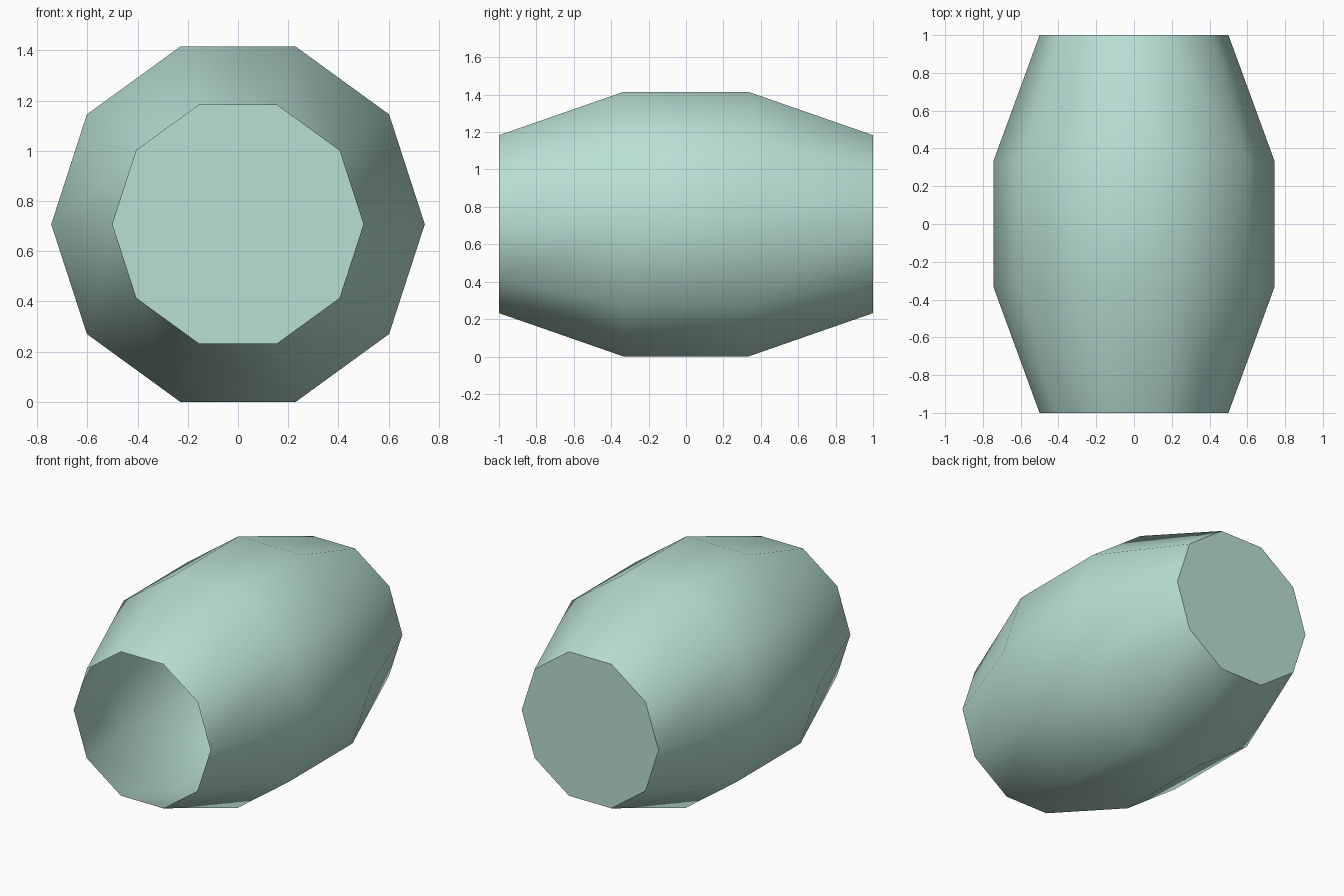
import bpy, bmesh, math

cube = bpy.data.objects.get("Cube")
if cube:
    bpy.data.objects.remove(cube, do_unlink=True)

SIDES = 10
MID, END = 0.744, 0.5
CENTRE = MID * math.sin(math.radians(72))

# Pale green paint
mat = bpy.data.materials.new("pale_green")
mat.use_nodes = True
colour = (0.485, 0.738, 0.658, 1)
mat.diffuse_color = colour
mat.node_tree.nodes["Principled BSDF"].inputs["Base Color"].default_value = colour

# Barrel wall: rings lofted from the open front to the back
bm = bmesh.new()
rings = []
for y, r in ((-1, END), (-1 / 3, MID), (1 / 3, MID), (1, END)):
    angles = [math.tau * i / SIDES for i in range(SIDES)]
    rings.append([bm.verts.new((r * math.cos(a), y, CENTRE + r * math.sin(a))) for a in angles])
for a, b in zip(rings, rings[1:]):
    for i in range(SIDES):
        j = (i + 1) % SIDES
        bm.faces.new((a[i], a[j], b[j], b[i])).smooth = True

# Flat lid closing the back only
bm.faces.new(rings[-1][::-1])
bmesh.ops.recalc_face_normals(bm, faces=bm.faces)
mesh = bpy.data.meshes.new("barrel_shell")
bm.to_mesh(mesh)
bm.free()
mesh.materials.append(mat)
barrel = bpy.data.objects.new("barrel_shell", mesh)
bpy.context.collection.objects.link(barrel)

# Smooth wall with a crisp rim at the lid
bpy.context.view_layer.objects.active = barrel
barrel.select_set(True)
bpy.ops.object.shade_smooth_by_angle(angle=math.radians(50))
